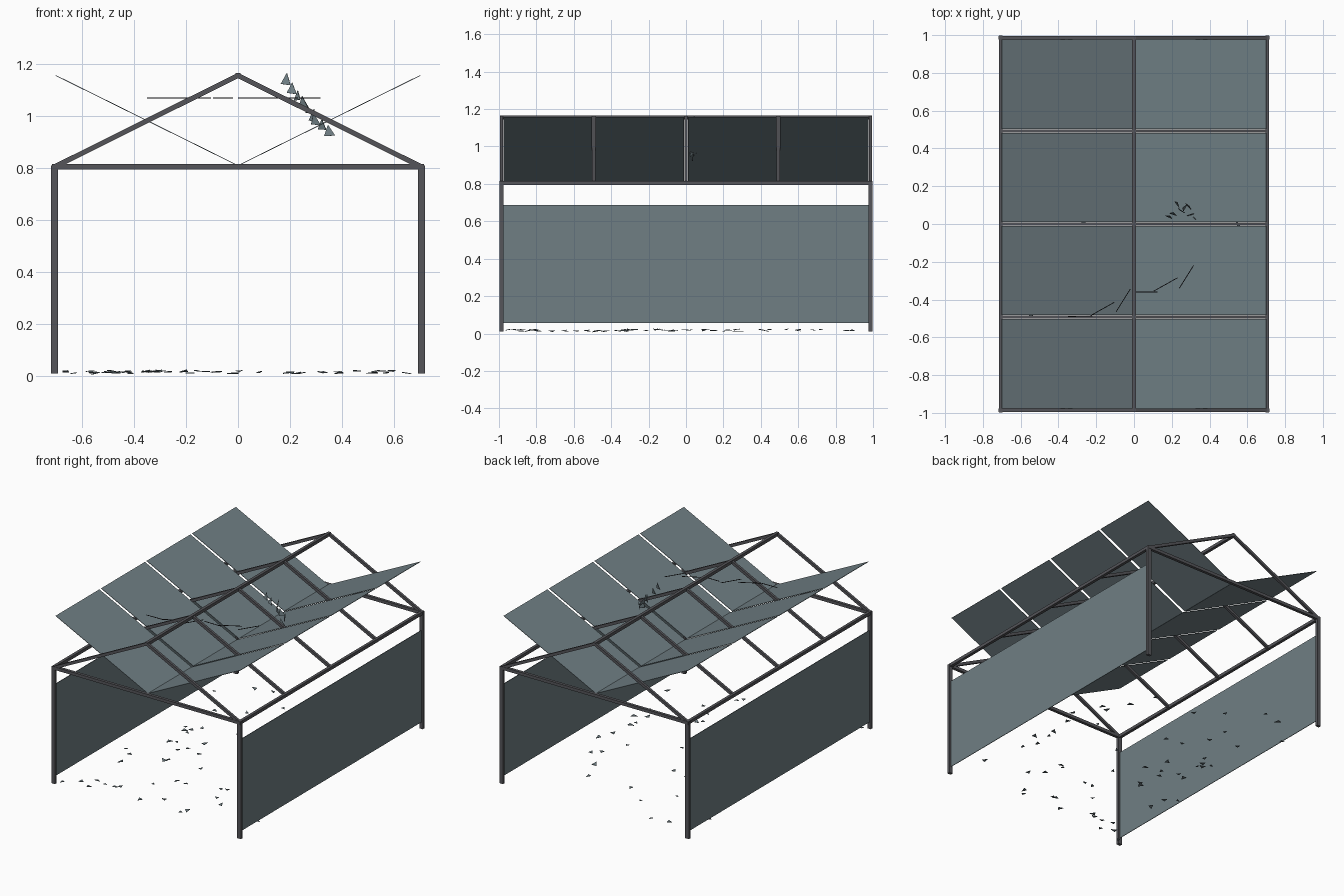
import bpy, bmesh, math, random
from mathutils import Vector, Matrix

if "Cube" in bpy.data.objects:
    bpy.data.objects.remove(bpy.data.objects["Cube"])

random.seed(7)


def material(name, col):
    m = bpy.data.materials.new(name)
    m.diffuse_color = col
    m.use_nodes = True
    m.node_tree.nodes["Principled BSDF"].inputs["Base Color"].default_value = m.diffuse_color
    return m


METAL = material("dark_metal", (0.09, 0.09, 0.10, 1))
GLASS = material("grey_glass", (0.16, 0.21, 0.23, 1))
CRACK = material("crack_dark", (0.02, 0.02, 0.025, 1))


def add_object(name, bm, mat):
    bmesh.ops.recalc_face_normals(bm, faces=bm.faces)
    mesh = bpy.data.meshes.new(name)
    bm.to_mesh(mesh)
    bm.free()
    mesh.materials.append(mat)
    ob = bpy.data.objects.new(name, mesh)
    bpy.context.collection.objects.link(ob)
    return ob


def bar(name, a, b, width, height, mat=METAL):
    """Box running from a to b; width is sideways, height is upwards."""
    a, b = Vector(a), Vector(b)
    d = b - a
    x = d.normalized()
    up = Vector((0, 1, 0)) if abs(x.z) > 0.99 else Vector((0, 0, 1))
    y = up.cross(x).normalized()
    z = x.cross(y)
    rot = Matrix((x, y, z)).transposed().to_4x4()
    bm = bmesh.new()
    bmesh.ops.create_cube(bm, size=1, matrix=Matrix.Translation((a + b) / 2) @ rot
                          @ Matrix.Diagonal((d.length, width, height, 1)))
    return add_object(name, bm, mat)


def add_shard(bm, centre, size, rot, thick=0.003, sharp=1.4):
    """Thin irregular triangular prism."""
    outline = [(-0.5, -0.4), (0.5, -0.4 + random.uniform(-0.15, 0.15)),
               (random.uniform(-0.3, 0.3), 0.45 * sharp)]
    m = Matrix.Translation(centre) @ rot
    low, high = ([bm.verts.new(m @ Vector((x * size, y * size, h))) for x, y in outline]
                 for h in (-thick / 2, thick / 2))
    bm.faces.new(low[::-1])
    bm.faces.new(high)
    for i in range(3):
        j = (i + 1) % 3
        bm.faces.new((low[i], low[j], high[j], high[i]))


X, Y, EAVE, RIDGE = 0.705, 0.986, 0.805, 1.156

# Posts, eaves and side glass
for side, s in (("left", -1), ("right", 1)):
    for end, e in (("front", -1), ("back", 1)):
        bar(f"{end}_{side}_post", (s * X, e * Y, 0.012), (s * X, e * Y, 0.81), 0.027, 0.02)
    bar(f"{side}_eave_beam", (s * X, -0.997, EAVE), (s * X, 0.997, EAVE), 0.02, 0.021)
    bar(f"{side}_wall_glass", (s * X, -0.98, 0.372), (s * X, 0.98, 0.372), 0.004, 0.63, GLASS)

# End tie beams and ridge
for end, e in (("front", -1), ("back", 1)):
    bar(f"{end}_tie_beam", (-X, e * Y, EAVE), (X, e * Y, EAVE), 0.02, 0.021)
bar("ridge_beam", (0, -0.995, RIDGE), (0, 0.995, RIDGE), 0.02, 0.021)

# Rafters
for i in range(5):
    y = -Y + i * Y / 2
    for side, s in (("left", -1), ("right", 1)):
        bar(f"{side}_rafter_{i}", (s * X, y, EAVE), (0, y, RIDGE), 0.017, 0.019)

# Roof panes, hinged inwards so that they form a valley
for i in range(4):
    y = -Y * 0.75 + i * Y / 2
    for side, s in (("left", -1), ("right", 1)):
        bar(f"{side}_roof_pane_{i}", (0, y, 0.81), (s * 0.7, y, RIDGE), 0.473, 0.003, GLASS)

# Crack lines
cracks = [(-0.35, -0.49, -0.22, -0.487), (-0.23, -0.485, -0.105, -0.415),
          (-0.095, -0.465, -0.02, -0.345), (0.0, -0.36, 0.125, -0.36),
          (0.105, -0.355, 0.23, -0.285), (0.24, -0.34, 0.315, -0.22)]
for i, (x0, y0, x1, y1) in enumerate(cracks):
    bar(f"crack_{i}", (x0, y0, 1.07), (x1, y1, 1.07), 0.004, 0.003, CRACK)

# Hanging shards around the broken pane
bm = bmesh.new()
hanging = [(0.185, 0.04, 1.14), (0.208, 0.055, 1.105), (0.23, 0.105, 1.075), (0.25, 0.07, 1.05),
           (0.268, 0.09, 1.03), (0.288, 0.095, 1.0), (0.30, 0.05, 0.985),
           (0.322, 0.03, 0.965), (0.352, 0.035, 0.94)]
for p in hanging:
    rot = (Matrix.Rotation(random.uniform(-1.1, 1.1), 4, 'Z')
           @ Matrix.Rotation(math.pi / 2 + random.uniform(-0.3, 0.3), 4, 'X'))
    add_shard(bm, p, random.uniform(0.035, 0.045), rot)
add_object("hanging_glass_shards", bm, GLASS)

# Fallen shards on the floor
bm = bmesh.new()
for i in range(60):
    x = random.uniform(-0.68, 0.05) if i % 3 else random.uniform(0.0, 0.68)
    rot = (Matrix.Rotation(random.uniform(0, math.tau), 4, 'Z')
           @ Matrix.Rotation(random.uniform(-0.25, 0.25), 4, 'X'))
    add_shard(bm, (x, random.uniform(-0.96, 0.94), random.uniform(0.012, 0.022)),
              random.uniform(0.02, 0.036), rot)
add_object("floor_glass_shards", bm, GLASS)
